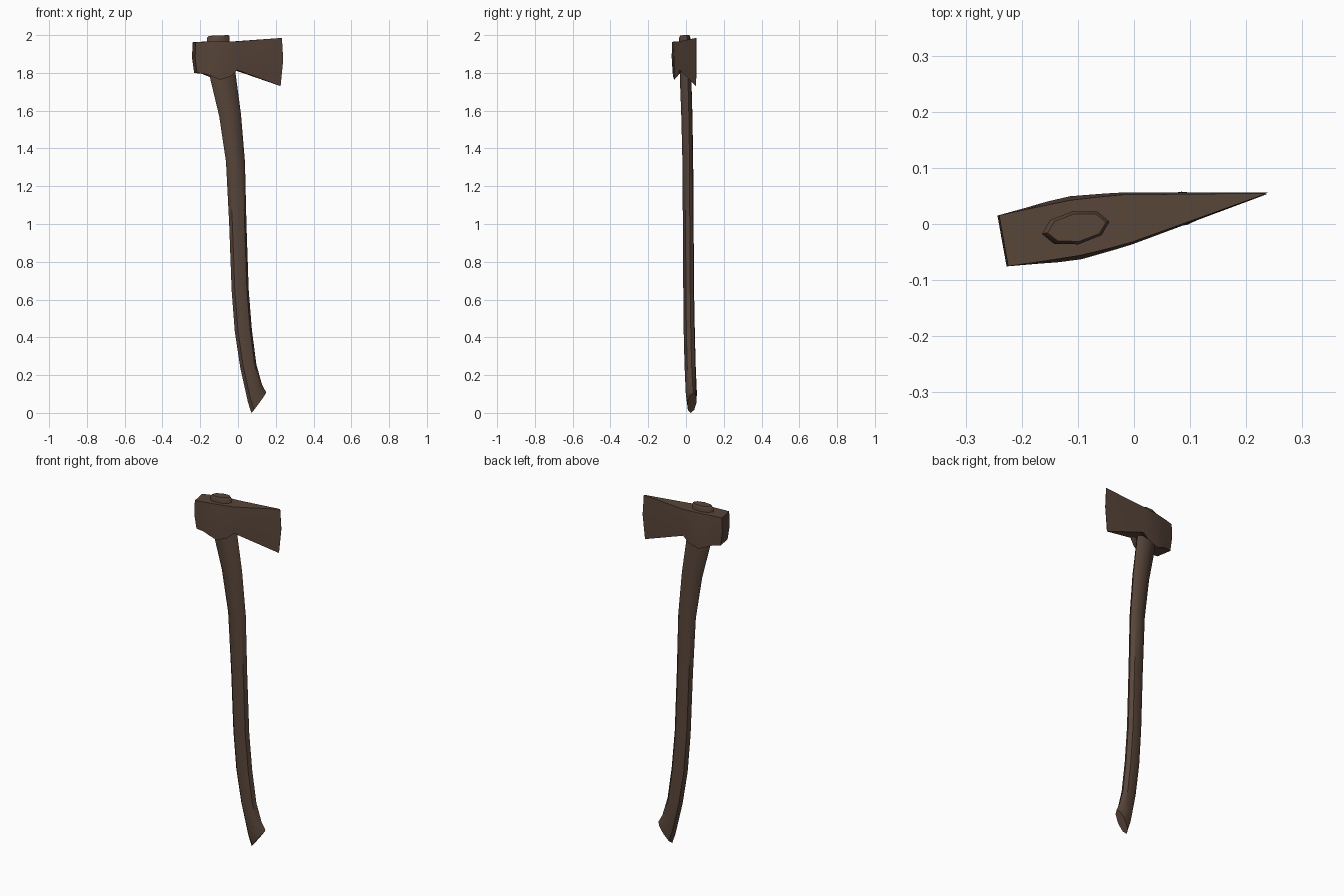
import bpy, bmesh, math
from mathutils import Matrix

brown = bpy.data.materials.new("dark_brown")
brown.diffuse_color = (0.098, 0.060, 0.042, 1)

# whole axe is turned slightly about z
TURN = Matrix.Translation((0, 0.012, 0)) @ Matrix.Rotation(math.radians(10.2), 4, 'Z')


def loft(name, rings, angle):
    """Skin a list of equal-length rings and cap both ends."""
    bm = bmesh.new()
    vs = [[bm.verts.new(TURN @ Matrix.Translation(p).to_translation()) for p in r] for r in rings]
    n = len(rings[0])
    for a, b in zip(vs, vs[1:]):
        for i in range(n):
            j = (i + 1) % n
            bm.faces.new((a[i], a[j], b[j], b[i]))
    bm.faces.new(vs[0])
    bm.faces.new(vs[-1])
    bmesh.ops.recalc_face_normals(bm, faces=bm.faces)
    me = bpy.data.meshes.new(name)
    bm.to_mesh(me)
    bm.free()
    me.materials.append(brown)
    ob = bpy.data.objects.new(name, me)
    bpy.context.collection.objects.link(ob)
    bpy.ops.object.select_all(action='DESELECT')
    ob.select_set(True)
    bpy.context.view_layer.objects.active = ob
    bpy.ops.object.shade_smooth_by_angle(angle=math.radians(angle))
    return ob


# handle: left point, right point, half thickness of each oval section
def oval(xl, zl, xr, zr, w, n=8):
    pts = []
    for i in range(n):
        t = 2 * math.pi * i / n
        c = (1 - math.cos(t)) / 2
        pts.append(((xl + (xr - xl) * c) * 1.01, w * math.sin(t), zl + (zr - zl) * c))
    return pts


handle = [
    (0.071, 0.000, 0.150, 0.108, 0.024),
    (0.052, 0.060, 0.128, 0.150, 0.030),
    (0.012, 0.240, 0.098, 0.255, 0.030),
    (-0.017, 0.430, 0.074, 0.440, 0.030),
    (-0.034, 0.650, 0.057, 0.650, 0.029),
    (-0.047, 1.000, 0.045, 1.000, 0.029),
    (-0.064, 1.330, 0.037, 1.330, 0.029),
    (-0.100, 1.570, 0.016, 1.580, 0.030),
    (-0.148, 1.770, -0.012, 1.790, 0.031),
    (-0.165, 1.960, -0.044, 1.960, 0.030),
    (-0.165, 1.985, -0.044, 1.990, 0.030),
    (-0.155, 1.996, -0.050, 2.000, 0.025),
]
loft("handle", [oval(*s) for s in handle], 40)


# head section: x at top/mid/bottom, z at top/mid/bottom, z of inner underside,
# half width at top/mid/bottom
def head_section(xt, xm, xb, zt, zm, zb, zi, wt, wm, wb):
    half = [(xt, wt, zt), (xm, wm, zm), (xb, wb, zb), (xb, wb * 0.5, zi)]
    return half + [(x, -y, z) for x, y, z in reversed(half)]


head = [
    (-0.236, -0.239, -0.228, 1.962, 1.88, 1.800, 1.800, 0.046, 0.046, 0.043),
    (-0.185, -0.185, -0.185, 1.965, 1.88, 1.795, 1.800, 0.048, 0.051, 0.050),
    (-0.147, -0.147, -0.147, 1.966, 1.88, 1.780, 1.808, 0.049, 0.055, 0.055),
    (-0.105, -0.105, -0.105, 1.967, 1.88, 1.763, 1.810, 0.050, 0.057, 0.057),
    (-0.045, -0.045, -0.045, 1.967, 1.88, 1.783, 1.812, 0.046, 0.051, 0.050),
    (-0.012, -0.012, -0.012, 1.967, 1.89, 1.815, 1.817, 0.043, 0.047, 0.044),
    (0.236, 0.243, 0.229, 1.985, 1.87, 1.730, 1.730, 0.001, 0.001, 0.001),
]
loft("axe_head", [head_section(*s) for s in head], 25)
